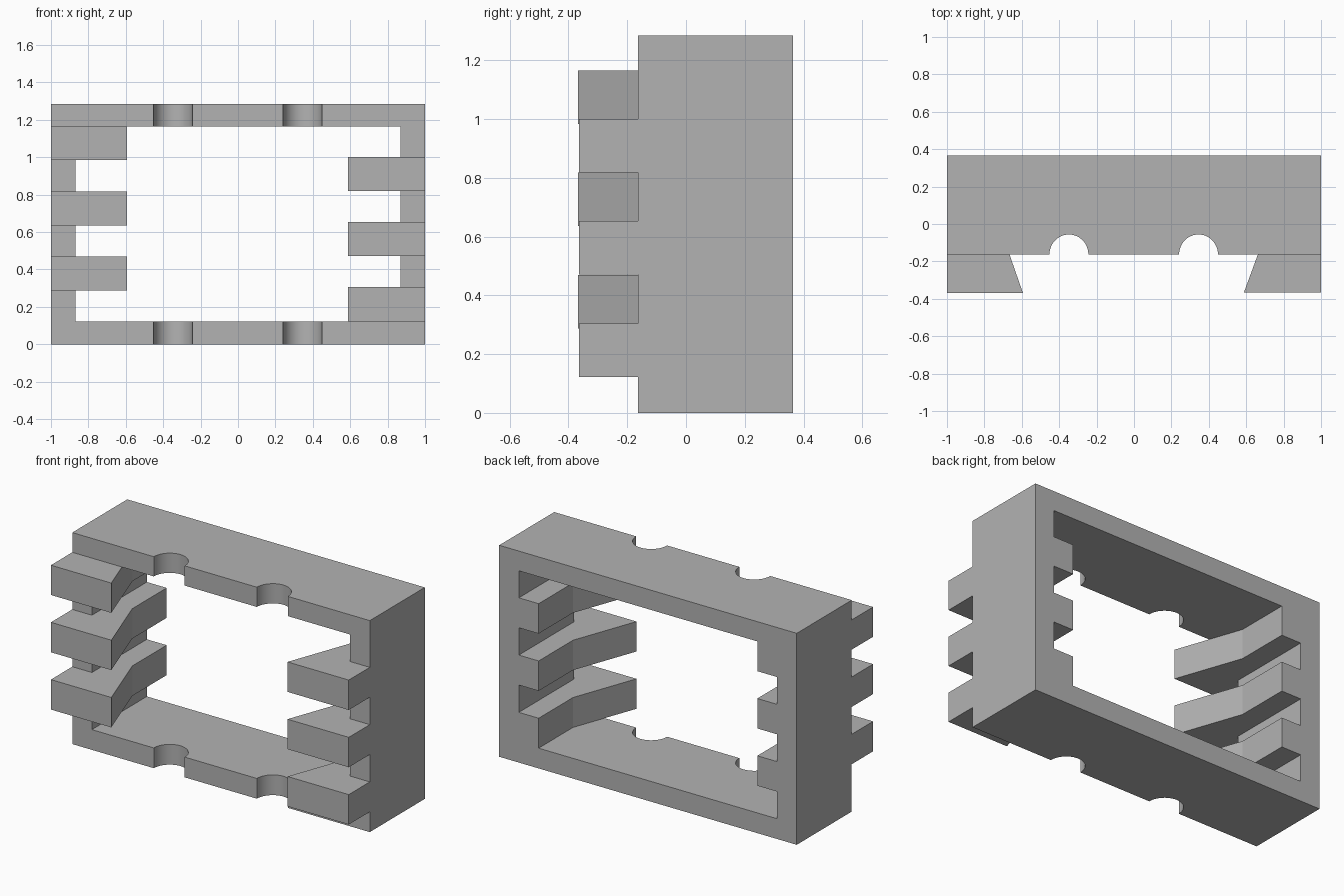
import bpy, bmesh, math

cube = bpy.data.objects.get("Cube")
if cube:
    bpy.data.objects.remove(cube, do_unlink=True)

grey = bpy.data.materials.new("mid grey")
grey.use_nodes = True
colour = (0.45, 0.45, 0.45, 1)
grey.diffuse_color = colour
grey.node_tree.nodes["Principled BSDF"].inputs["Base Color"].default_value = colour

BACK, FRONT, TOP = 0.365, -0.163, 1.285
WALL, FLOOR, CEILING = 0.868, 0.123, 1.165


def prism(name, outline, z0, z1):
    """Extrude a plan outline from z0 to z1."""
    bm = bmesh.new()
    face = bm.faces.new([bm.verts.new((x, y, z0)) for x, y in outline])
    moved = bmesh.ops.extrude_face_region(bm, geom=[face])["geom"]
    verts = [v for v in moved if isinstance(v, bmesh.types.BMVert)]
    bmesh.ops.translate(bm, verts=verts, vec=(0, 0, z1 - z0))
    bmesh.ops.recalc_face_normals(bm, faces=bm.faces)
    mesh = bpy.data.meshes.new(name)
    bm.to_mesh(mesh)
    bm.free()
    mesh.materials.append(grey)
    obj = bpy.data.objects.new(name, mesh)
    bpy.context.collection.objects.link(obj)
    return obj


def combine(target, other, operation):
    """Apply a boolean and discard the second solid."""
    mod = target.modifiers.new(operation, "BOOLEAN")
    mod.operation, mod.solver, mod.object = operation, "EXACT", other
    bpy.context.view_layer.objects.active = target
    bpy.ops.object.modifier_apply(modifier=mod.name)
    bpy.data.objects.remove(other, do_unlink=True)


# Frame outline with two round notches in its front edge
outline = [(1, BACK), (-1, BACK), (-1, FRONT)]
for centre in (-0.348, 0.345):
    for i in range(25):
        a = math.pi * (1 - i / 24)
        outline.append((centre + 0.104 * math.cos(a), FRONT + 0.107 * math.sin(a)))
outline.append((1, FRONT))
frame = prism("toothed_frame", outline, 0, TOP)

# Rectangular opening right through the frame
opening = [(-WALL, -1), (WALL, -1), (WALL, 1), (-WALL, 1)]
combine(frame, prism("opening", opening, FLOOR, CEILING), "DIFFERENCE")

# Staggered flared teeth along both side walls
for side, tip, front, bottoms in ((-1, 0.594, -0.368, (0.288, 0.636, 0.984)),
                                  (1, 0.588, -0.365, (0.123, 0.471, 0.819))):
    plan = [(1, BACK), (0.735, BACK), (0.735, 0.035), (tip, front), (1, front)]
    for z in bottoms:
        top = CEILING if z > 0.9 else z + 0.182
        tooth = prism("tooth", [(side * x, y) for x, y in plan], z, top)
        combine(frame, tooth, "UNION")

# Tidy flat areas, then smooth only the round notches
bm = bmesh.new()
bm.from_mesh(frame.data)
bmesh.ops.remove_doubles(bm, verts=bm.verts, dist=0.0005)
bmesh.ops.dissolve_limit(bm, angle_limit=0.01, verts=bm.verts, edges=bm.edges)
bm.to_mesh(frame.data)
bm.free()
bpy.ops.object.select_all(action="DESELECT")
frame.select_set(True)
bpy.context.view_layer.objects.active = frame
bpy.ops.object.shade_smooth_by_angle(angle=math.radians(15))
